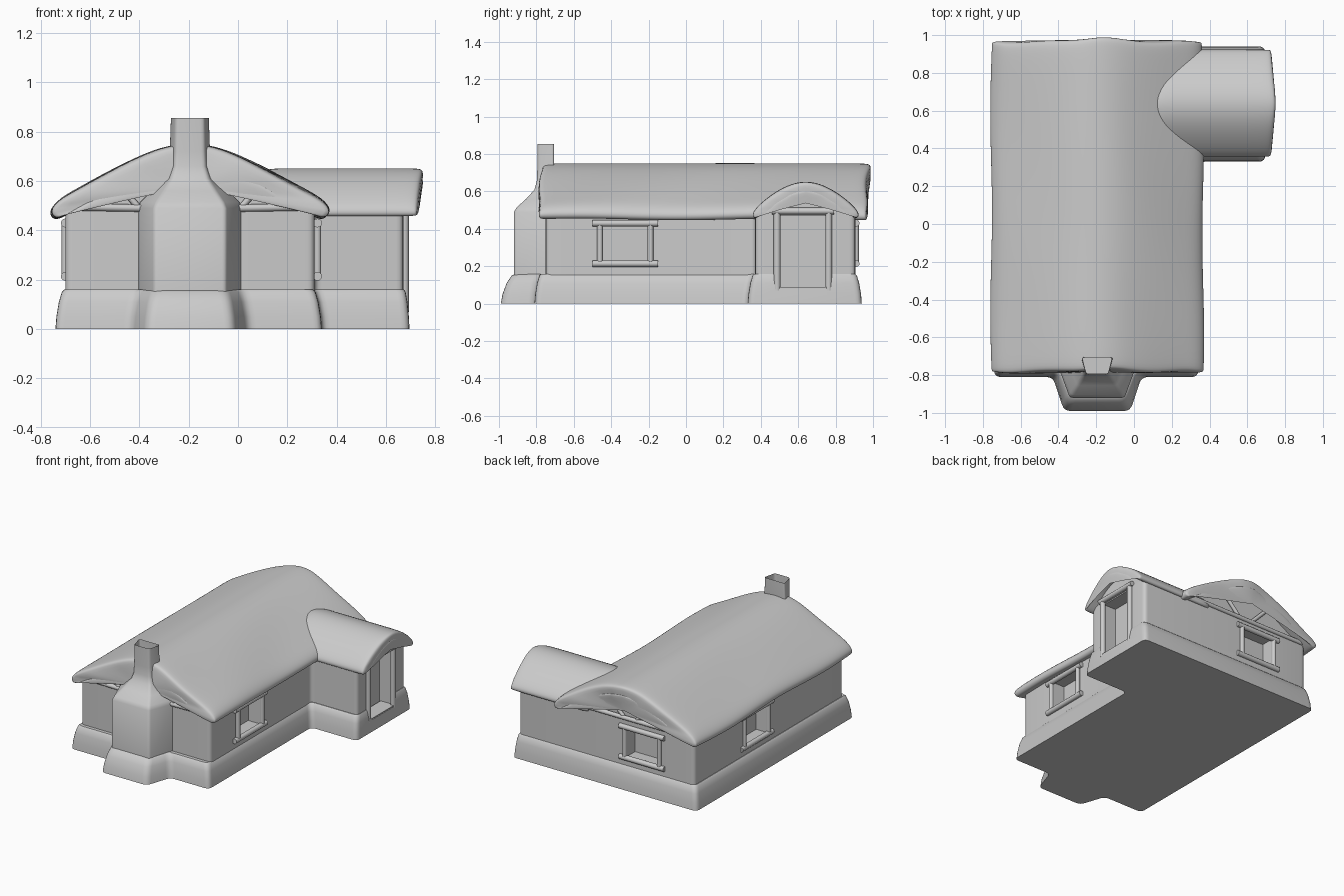
import bpy, bmesh, math
from mathutils import Vector

cube = bpy.data.objects.get("Cube")
if cube:
    bpy.data.objects.remove(cube)

grey = bpy.data.materials.new("plain_grey")
grey.use_nodes = True
grey.diffuse_color = (0.6, 0.6, 0.6, 1)
grey.node_tree.nodes["Principled BSDF"].inputs["Base Color"].default_value = (0.6, 0.6, 0.6, 1)

CX = -0.195   # ridge line of the main house
WY = 0.64     # ridge line of the wing


def finish(name, bm):
    bmesh.ops.recalc_face_normals(bm, faces=bm.faces)
    mesh = bpy.data.meshes.new(name)
    bm.to_mesh(mesh)
    bm.free()
    obj = bpy.data.objects.new(name, mesh)
    mesh.materials.append(grey)
    bpy.context.collection.objects.link(obj)
    return obj


def activate(obj):
    bpy.ops.object.select_all(action='DESELECT')
    obj.select_set(True)
    bpy.context.view_layer.objects.active = obj


def smooth(obj, angle=40):
    activate(obj)
    bpy.ops.object.shade_smooth_by_angle(angle=math.radians(angle))


def loft(name, rings, flue=False):
    """Skin a list of equal-length closed rings and cap both ends."""
    bm = bmesh.new()
    rows = [[bm.verts.new(p) for p in ring] for ring in rings]
    for a, b in zip(rows, rows[1:]):
        for i in range(len(a)):
            j = (i + 1) % len(a)
            bm.faces.new((a[i], a[j], b[j], b[i]))
    bm.faces.new(rows[0][::-1])
    top = bm.faces.new(rows[-1])
    if flue:
        bmesh.ops.inset_region(bm, faces=[top], thickness=0.022)
        bmesh.ops.translate(bm, verts=top.verts, vec=(0, 0, -0.06))
        side = bmesh.ops.inset_region(bm, faces=[top], thickness=0.001)
    return finish(name, bm)


def rounded(points, radius, steps=4):
    """Round the corners of a flat outline."""
    out = []
    for i, p in enumerate(points):
        p = Vector(p)
        a, b = Vector(points[i - 1]), Vector(points[(i + 1) % len(points)])
        s = p + (a - p).normalized() * radius
        e = p + (b - p).normalized() * radius
        for k in range(steps + 1):
            t = k / steps
            out.append(s * (1 - t) ** 2 + p * 2 * t * (1 - t) + e * t * t)
    return out


def at_z(outline, z):
    return [(p[0], p[1], z) for p in outline]


def beam(name, p, q, r=0.015):
    p, q = Vector(p), Vector(q)
    bm = bmesh.new()
    bmesh.ops.create_cone(bm, cap_ends=True, segments=12, radius1=r, radius2=r, depth=(q - p).length)
    obj = finish(name, bm)
    obj.rotation_mode = 'QUATERNION'
    obj.rotation_quaternion = (q - p).to_track_quat('Z', 'Y')
    obj.location = (p + q) / 2
    smooth(obj)
    return obj


def box(name, lo, hi):
    outline = [(lo[0], lo[1]), (hi[0], lo[1]), (hi[0], hi[1]), (lo[0], hi[1])]
    return loft(name, [at_z(outline, lo[2]), at_z(outline, hi[2])])


def cut(obj, lo, hi):
    cutter = box("cutter", lo, hi)
    mod = obj.modifiers.new("opening", 'BOOLEAN')
    mod.operation, mod.object, mod.solver = 'DIFFERENCE', cutter, 'EXACT'
    activate(obj)
    bpy.ops.object.modifier_apply(modifier=mod.name)
    bpy.data.objects.remove(cutter)


# Flared stone base, following house, wing and chimney
def base_ring(d, z):
    f = -0.99 + 2.2 * d
    outline = [(-0.74 + d, -0.81 + d), (-0.43 + d, -0.81 + d), (-0.37 + d, f), (-0.02 - d, f),
               (0.04 - d, -0.81 + d), (0.34 - d, -0.81 + d), (0.34 - d, 0.33 + d),
               (0.695 - d * 0.6, 0.33 + d), (0.695 - d * 0.6, 0.94 - d), (-0.74 + d, 0.94 - d)]
    return at_z(rounded(outline, 0.035), z)


base = loft("base", [base_ring(d, z) for d, z in
                     ((0, 0), (0.004, 0.05), (0.014, 0.11), (0.026, 0.15), (0.036, 0.16))])

# Walls of the house and wing
plan = rounded([(-0.70, -0.75), (0.31, -0.75), (0.31, 0.37), (0.67, 0.37), (0.67, 0.905), (-0.70, 0.905)], 0.03)
walls = loft("walls", [at_z(plan, 0.12), at_z(plan, 0.485)])

# Openings: right window, left window, back window, doorway
cut(walls, (0.22, -0.45, 0.22), (0.40, -0.20, 0.43))
cut(walls, (-0.80, 0.09, 0.22), (-0.61, 0.34, 0.43))
cut(walls, (-0.42, 0.81, 0.22), (-0.17, 1.00, 0.43))
for part in (walls, base):
    cut(part, (0.57, 0.49, 0.08), (0.80, 0.76, 0.478))
    smooth(part, 35)


# Log frames around the windows
def window_frame(name, centre, along):
    c, a = Vector(centre), Vector(along)
    up = Vector((0, 0, 1))
    for label, h in (("sill", -0.108), ("lintel", 0.108)):
        beam(name + "_" + label, c - a * 0.175 + up * h, c + a * 0.175 + up * h, 0.018)
    for side in (-1, 1):
        beam(name + "_post", c + a * 0.135 * side - up * 0.105, c + a * 0.135 * side + up * 0.105)


window_frame("right_window", (0.322, -0.325, 0.322), (0, 1, 0))
window_frame("left_window", (-0.70, 0.215, 0.322), (0, 1, 0))
window_frame("back_window", (-0.295, 0.91, 0.322), (1, 0, 0))

# Door frame and threshold
for y in (0.487, 0.763):
    beam("door_post", (0.675, y, 0.07), (0.675, y, 0.49), 0.018)
beam("door_lintel", (0.678, 0.46, 0.495), (0.678, 0.79, 0.495), 0.018)
box("door_threshold", (0.58, 0.49, 0.07), (0.688, 0.76, 0.088))


# Gable infill under both roofs
def mirrored(half):
    return half + [(-u, z) for u, z in reversed(half) if u > 0]


gable = mirrored([(0, 0.71), (0.1, 0.695), (0.2, 0.66), (0.33, 0.595), (0.46, 0.52), (0.49, 0.47)])
loft("main_gable", [[(CX + u, y, z) for u, z in gable] for y in (-0.73, 0.885)])
gable = mirrored([(0, 0.62), (0.1, 0.60), (0.19, 0.545), (0.25, 0.47)])
loft("wing_gable", [[(x, WY + u, z) for u, z in gable] for x in (0.1, 0.665)])


# Thatched roofs: soft sections swept along the ridge with a gentle sag
def roof_section(top, under):
    return top + under + [(-u, z) for u, z in reversed(top + under) if u > 0] \
        if under[-1][0] > 0 else \
        top + under + [(-u, z) for u, z in reversed(under[:-1])] + [(-u, z) for u, z in reversed(top[1:])]


def thatch(name, rings):
    obj = loft(name, rings)
    mod = obj.modifiers.new("soften", 'SUBSURF')
    mod.levels = mod.render_levels = 2
    activate(obj)
    bpy.ops.object.modifier_apply(modifier=mod.name)
    smooth(obj, 80)


main = roof_section([(0, 0.755), (0.1, 0.742), (0.2, 0.705), (0.33, 0.64), (0.46, 0.568), (0.535, 0.525)],
                    [(0.57, 0.48), (0.55, 0.445), (0.51, 0.455), (0.44, 0.50), (0.32, 0.575),
                     (0.2, 0.64), (0.1, 0.675), (0, 0.69)])
rings = []
for y, puff in ((-0.79, 0.55), (-0.78, 0.9), (-0.74, 1), (-0.5, 1), (-0.25, 1), (0, 1),
                (0.25, 1), (0.5, 1), (0.75, 1), (0.92, 1), (0.96, 0.9), (0.97, 0.55)):
    ring = []
    for u, z in main:
        mid = 0.722 - 0.47 * abs(u)      # centre line of the thatch
        high = max(0, 1 - abs(u) / 0.25)
        edge = 0.025 * high if y > 0.9 else 0.02 * high if y < -0.73 else 0
        wave = 0.012 * math.sin(6 * y + 9 * u) * abs(u)
        ring.append((CX + u * (0.98 + 0.02 * puff) + wave, y + edge + 0.008 * math.sin(17 * u),
                     mid + (z - mid) * puff + wave))
    rings.append(ring)
thatch("main_roof", rings)

wing = roof_section([(0, 0.66), (0.1, 0.635), (0.19, 0.58), (0.255, 0.525)],
                    [(0.29, 0.48), (0.275, 0.45), (0.24, 0.47), (0.18, 0.535), (0.09, 0.59), (0, 0.61)])
rings = []
for x, puff in ((0.05, 1), (0.2, 1), (0.4, 1), (0.55, 1), (0.69, 1), (0.73, 0.95), (0.745, 0.55)):
    ring = []
    for u, z in wing:
        mid = 0.64 - 0.62 * abs(u)
        tip = 0.014 * (1 - abs(u) / 0.15) if x > 0.6 else 0
        ring.append((x + tip, WY + u * (0.97 + 0.03 * puff), mid + (z - mid) * puff))
    rings.append(ring)
thatch("wing_roof", rings)

# Gable trusses
for side in (-1, 1):
    beam("front_tie_beam", (CX + side * 0.19, -0.75, 0.49), (CX + side * 0.47, -0.75, 0.495))
    beam("front_strut", (CX + side * 0.21, -0.745, 0.495), (CX + side * 0.30, -0.745, 0.60), 0.013)
    beam("back_strut", (CX + side * 0.05, 0.90, 0.495), (CX + side * 0.20, 0.90, 0.65), 0.013)
beam("back_tie_beam", (CX - 0.48, 0.905, 0.492), (CX + 0.48, 0.905, 0.492))


# Chimney breast tapering into the stack
def chimney_ring(z, back, front, y_front, y_back):
    outline = [(CX - back, y_back), (CX - front, y_front), (CX + front, y_front), (CX + back, y_back)]
    return at_z(rounded(outline, 0.015, 3), z)


chimney = loft("chimney", [chimney_ring(*row) for row in (
    (0.12, 0.215, 0.145, -0.92, -0.73), (0.49, 0.215, 0.145, -0.92, -0.73),
    (0.515, 0.205, 0.135, -0.905, -0.73), (0.56, 0.16, 0.105, -0.855, -0.73),
    (0.61, 0.11, 0.075, -0.81, -0.715), (0.66, 0.09, 0.062, -0.797, -0.71),
    (0.72, 0.085, 0.06, -0.795, -0.705), (0.855, 0.08, 0.058, -0.795, -0.705))], flue=True)
smooth(chimney, 45)
for obj in list(bpy.context.selected_objects):
    obj.select_set(False)
